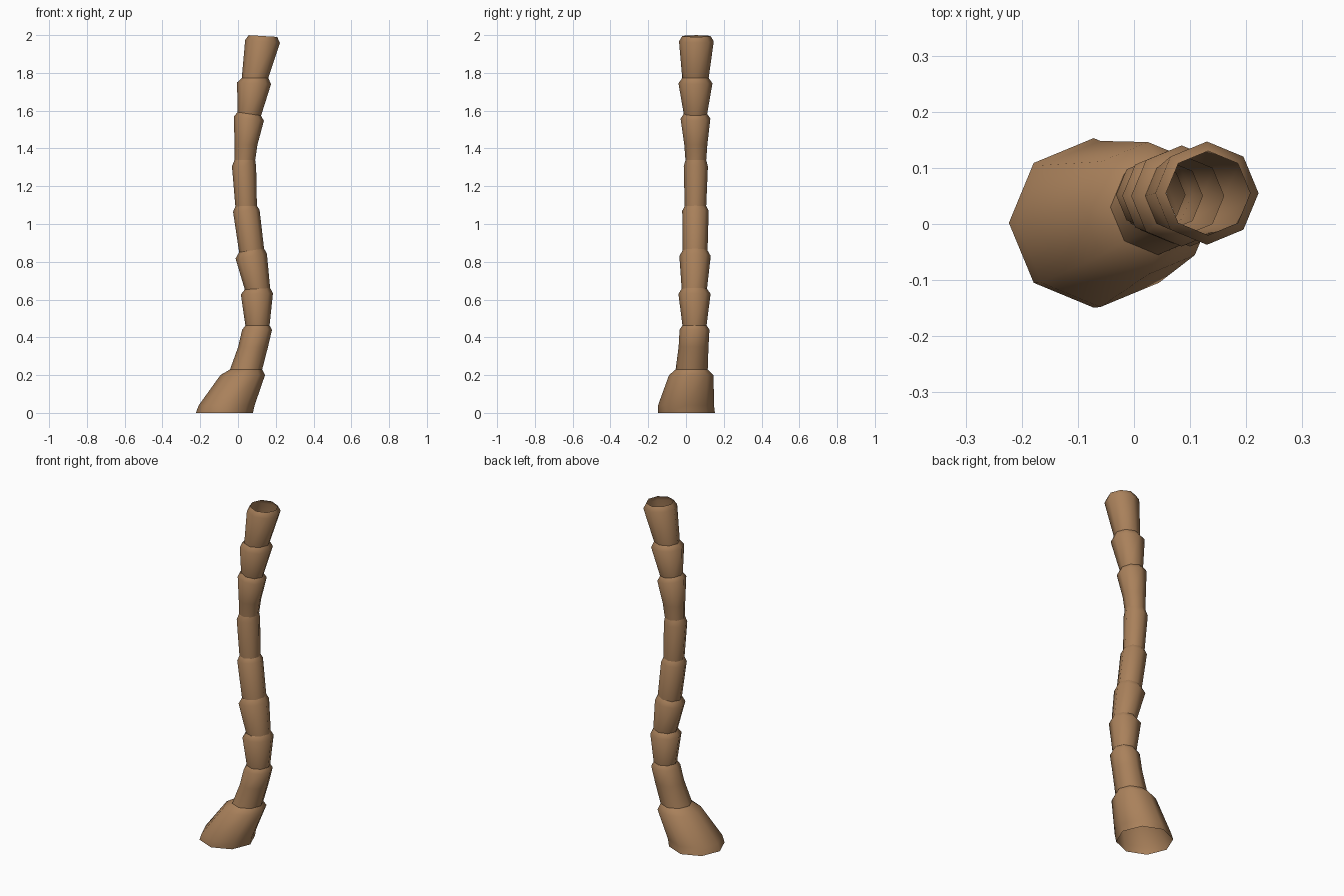
import bpy, bmesh, math

SIDES = 8
# Trunk rings: centre x, y, z, radius, slope of z along x, sharp joint?
RINGS = [
    (-.072, .002, .000, .151, 0, 0), (-.060, .000, .040, .148, 0, 0),
    (.025, .028, .200, .118, 0, 0), (.043, .030, .230, .085, 0, 1),
    (.080, .040, .350, .079, 0, 0),
    (.101, .045, .440, .079, 0, 0), (.103, .045, .463, .064, 0, 1),
    (.100, .045, .630, .085, .03, 0), (.103, .044, .657, .067, .06, 1),
    (.070, .048, .830, .083, .15, 0), (.072, .048, .860, .066, .15, 1),
    (.044, .050, 1.070, .070, .08, 0), (.043, .050, 1.095, .057, .03, 1),
    (.032, .052, 1.305, .064, 0, 0), (.036, .052, 1.338, .055, 0, 1),
    (.042, .052, 1.420, .061, 0, 0),
    (.058, .050, 1.558, .079, -.15, 0), (.060, .050, 1.583, .062, -.15, 1),
    (.085, .050, 1.745, .090, -.05, 0), (.090, .050, 1.773, .070, 0, 1),
    (.130, .055, 1.967, .092, -.08, 0), (.132, .055, 1.995, .075, -.06, 0),
]

bark = bpy.data.materials.new("bark brown")
bark.diffuse_color = (0.40, 0.22, 0.105, 1)

# Hollow trunk: loft one open skin through all the rings
bm = bmesh.new()
loops = []
for cx, cy, cz, r, slope, joint in RINGS:
    loop = []
    for i in range(SIDES):
        a = math.tau * i / SIDES
        dx = r * math.cos(a)
        loop.append(bm.verts.new((cx + dx, cy + r * math.sin(a), cz + slope * dx)))
    loops.append(loop)
for low, high in zip(loops, loops[1:]):
    for i in range(SIDES):
        j = (i + 1) % SIDES
        bm.faces.new((low[i], low[j], high[j], high[i])).smooth = True

# Crisp creases where one segment grows out of the last
for loop, ring in zip(loops, RINGS):
    if ring[5]:
        for i in range(SIDES):
            bm.edges.get((loop[i], loop[(i + 1) % SIDES])).smooth = False

mesh = bpy.data.meshes.new("palm_trunk")
bm.to_mesh(mesh)
bm.free()
mesh.materials.append(bark)
trunk = bpy.data.objects.new("palm_trunk", mesh)
bpy.context.collection.objects.link(trunk)
